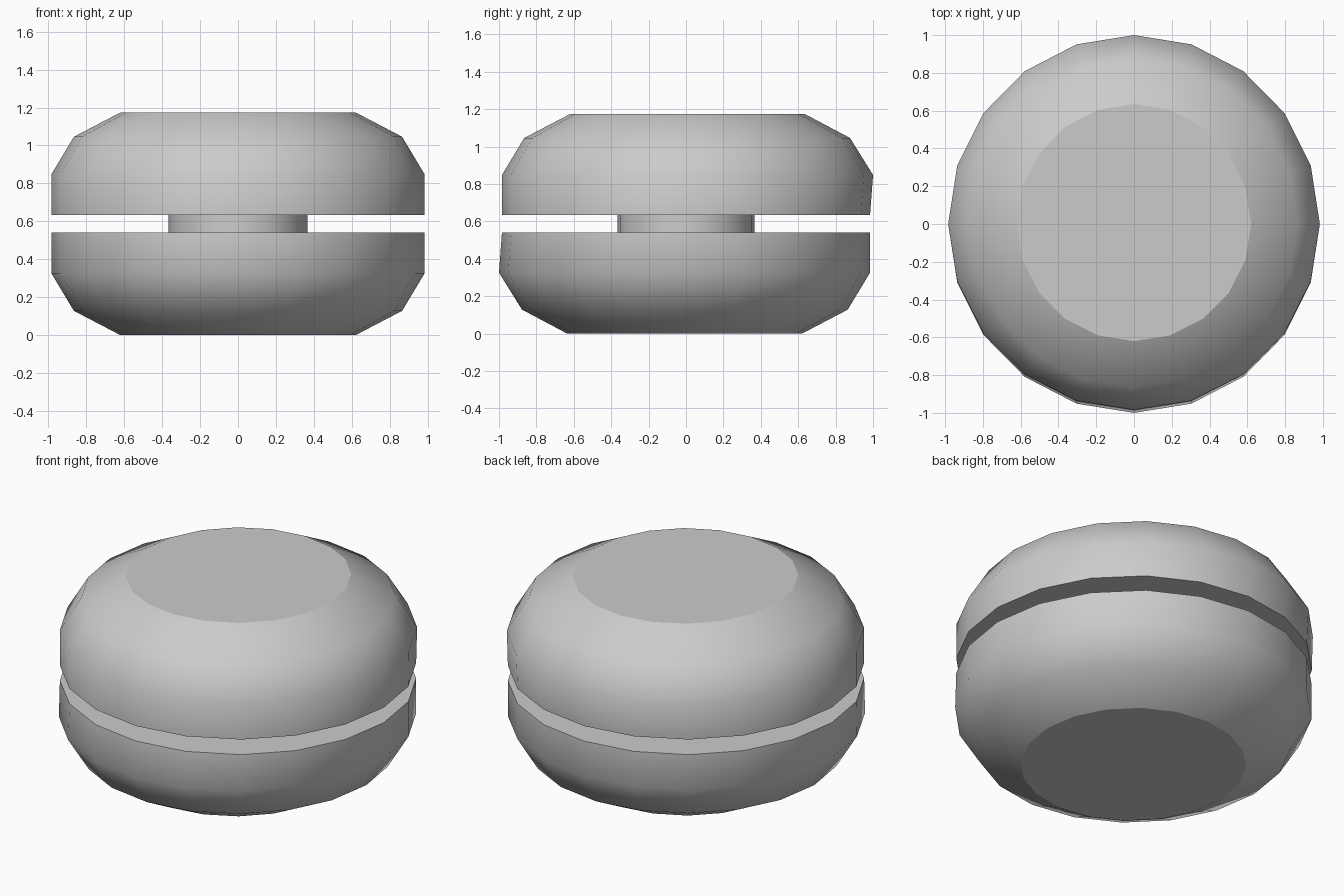
import bpy, bmesh
from math import sin, cos, pi, radians

if "Cube" in bpy.data.objects:
    bpy.data.objects.remove(bpy.data.objects["Cube"])

SIDES = 20
MID = 0.587  # height of the centre plane


def lathe(name, profile, caps):
    """Revolve (radius, z, y_bulge) points; bulge swells the +y side a little."""
    bm = bmesh.new()
    rings = []
    for r, z, bulge in profile:
        ring = []
        for i in range(SIDES):
            a = 2 * pi * i / SIDES
            y = r * sin(a) + bulge * max(0, sin(a))
            ring.append(bm.verts.new((r * cos(a), y, z)))
        rings.append(ring)
    for lo, hi in zip(rings, rings[1:]):
        for i in range(SIDES):
            j = (i + 1) % SIDES
            bm.faces.new((lo[i], lo[j], hi[j], hi[i])).smooth = True
    if caps:
        for ring in (rings[0][::-1], rings[-1]):
            cap = bm.faces.new(ring)
            cap.smooth = False
            for e in cap.edges:
                e.smooth = False
    bmesh.ops.recalc_face_normals(bm, faces=bm.faces)
    mesh = bpy.data.meshes.new(name)
    bm.to_mesh(mesh)
    bm.free()
    obj = bpy.data.objects.new(name, mesh)
    bpy.context.collection.objects.link(obj)
    return obj


# Rounded half disc, heights relative to the centre plane
half = [(0.984, 0.046, 0), (0.984, 0.261, 0.016),
        (0.865, 0.459, 0.012), (0.62, 0.587, 0.015)]
upper = lathe("upper_half", half, True)
upper.location.z = MID

# Lower half is the same part turned over about x
lower = lathe("lower_half", half, True)
lower.rotation_euler.x = radians(180)
lower.location.z = MID

# Axle bridging the gap
axle = lathe("axle", [(0.367, -0.046, 0), (0.367, 0.046, 0)], False)
axle.location.z = MID
